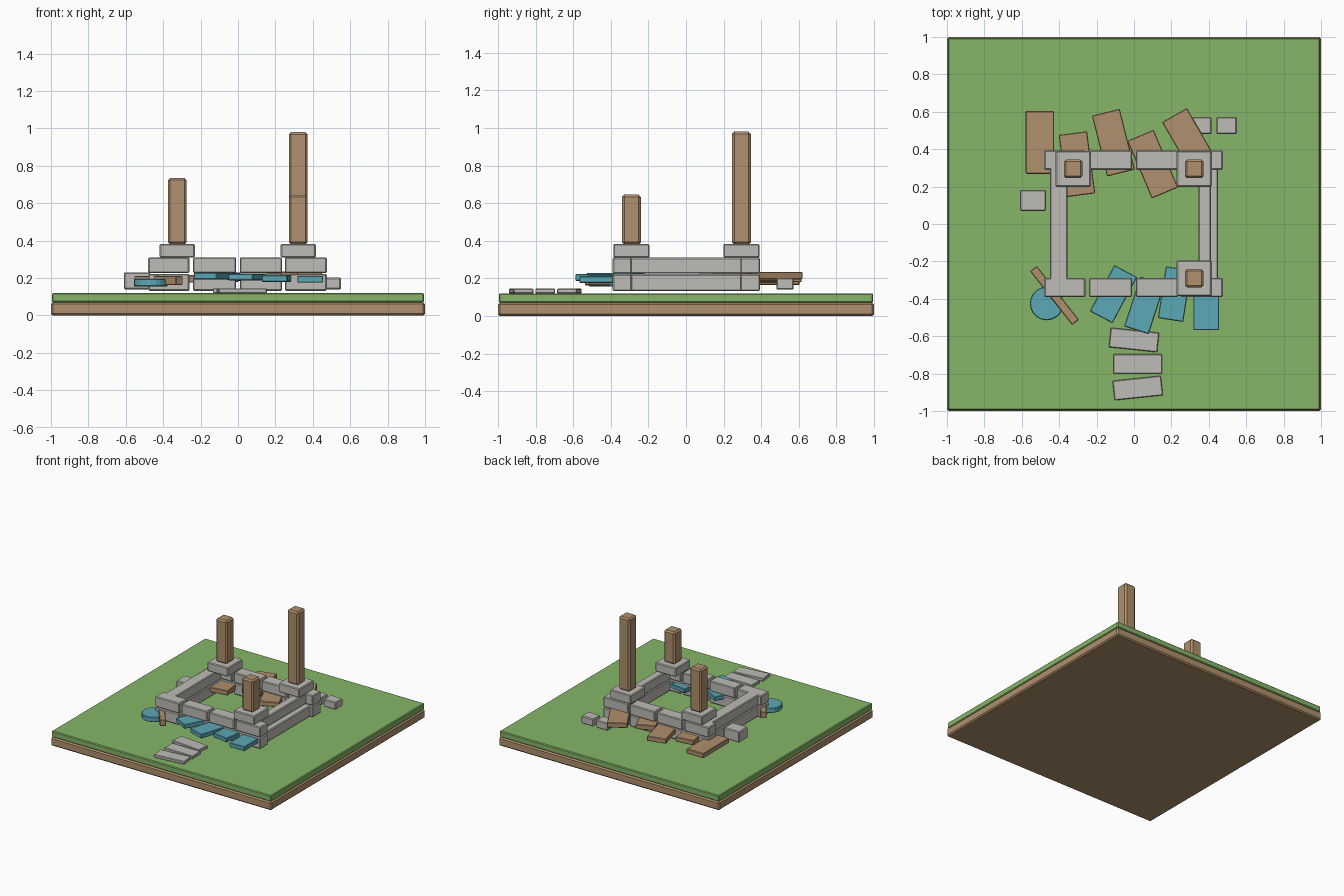
import bpy, bmesh, math

if "Cube" in bpy.data.objects:
    bpy.data.objects.remove(bpy.data.objects["Cube"])


def srgb(r, g, b):
    f = lambda c: (c / 255 / 12.92) if c < 10 else ((c / 255 + 0.055) / 1.055) ** 2.4
    return (f(r), f(g), f(b), 1)


def material(name, rgb):
    m = bpy.data.materials.new(name)
    m.diffuse_color = srgb(*rgb)
    m.use_nodes = True
    m.node_tree.nodes["Principled BSDF"].inputs["Base Color"].default_value = m.diffuse_color
    return m


GRASS = material("grass green", (134, 182, 104))
WOOD = material("brown", (176, 144, 109))
STONE = material("stone grey", (190, 188, 183))
TEAL = material("teal", (92, 168, 182))


def finish(bm, name, mat, loc, angle, bevel):
    me = bpy.data.meshes.new(name)
    bm.to_mesh(me)
    bm.free()
    ob = bpy.data.objects.new(name, me)
    bpy.context.collection.objects.link(ob)
    ob.location = loc
    ob.rotation_euler[2] = math.radians(angle)
    me.materials.append(mat)
    if bevel:
        mod = ob.modifiers.new("worn edges", 'BEVEL')
        mod.width = bevel
        mod.segments = 1
    return ob


def block(name, mat, x, y, z, angle=0, bevel=0.006):
    """Box from ranges x, y, z, turned about its centre."""
    bm = bmesh.new()
    bmesh.ops.create_cube(bm, size=1)
    bmesh.ops.scale(bm, vec=(x[1] - x[0], y[1] - y[0], z[1] - z[0]), verts=bm.verts)
    loc = [(a + b) / 2 for a, b in (x, y, z)]
    return finish(bm, name, mat, loc, angle, bevel)


def slab(name, mat, cx, cy, w, l, z0, z1, angle):
    return block(name, mat, (cx - w / 2, cx + w / 2), (cy - l / 2, cy + l / 2),
                 (z0, z1), angle, 0.004)


# Ground plate
block("earth", WOOD, (-1, 1), (-1, 1), (0, 0.07), bevel=0.01)
block("grass", GRASS, (-0.995, 0.995), (-0.995, 0.995), (0.07, 0.12))

# Two courses of wall stones
courses = ((0.132, 0.222), (0.226, 0.31))
runs = ((-0.48, -0.26), (-0.24, -0.01), (0.01, 0.235), (0.25, 0.475))
for c, z in enumerate(courses):
    for x in runs:
        block("front_wall_stone", STONE, x, (-0.39, -0.288), z)
        block("back_wall_stone", STONE, x, (0.29, 0.393), z)
    block("left_wall_stone", STONE, (-0.45, -0.355), (-0.305, 0.315), z)
    block("right_wall_stone", STONE, (0.345, (0.45, 0.412)[c]), (-0.305, 0.3), z)

# Corner caps with broken posts
for cx, cy, top in ((-0.325, 0.295, 0.735), (0.322, 0.295, 0.98), (0.322, -0.29, 0.645)):
    block("corner_cap", STONE, (cx - 0.094, cx + 0.094), (cy - 0.096, cy + 0.096), (0.31, 0.383))
    block("post", WOOD, (cx - 0.05, cx + 0.05), (cy - 0.05, cy + 0.05), (0.38, top), bevel=0.012)

# Loose stones
block("loose_stone", STONE, (-0.61, -0.47), (0.07, 0.182), (0.14, 0.23))
block("loose_stone", STONE, (0.31, 0.415), (0.48, 0.572), (0.14, 0.202))
block("loose_stone", STONE, (0.44, 0.55), (0.48, 0.572), (0.14, 0.202))

# Stepping stones
for cx, cy, a in ((0.0, -0.62, -6), (0.02, -0.748, 0), (0.02, -0.877, 6)):
    slab("stepping_stone", STONE, cx, cy, 0.26, 0.105, 0.12, 0.145, a)

# Fallen brown planks at the back
for cx, cy, z, a in ((-0.503, 0.436, 0.165, 0), (-0.305, 0.32, 0.175, 7.5),
                     (-0.11, 0.435, 0.18, 14), (0.10, 0.32, 0.185, 23),
                     (0.30, 0.437, 0.195, 30)):
    slab("fallen_plank", WOOD, cx, cy, 0.153, 0.335, z, z + 0.04, a)

# Fallen teal boards at the front
for cx, cy, z, a in ((-0.11, -0.375, 0.193, -28), (0.056, -0.435, 0.187, -18),
                     (0.217, -0.375, 0.18, -9), (0.386, -0.427, 0.176, 0)):
    slab("teal_board", TEAL, cx, cy, 0.138, 0.28, z, z + 0.036, a)

# Teal disc and its broken beam
bm = bmesh.new()
bmesh.ops.create_cone(bm, cap_ends=True, segments=20, radius1=0.09, radius2=0.09, depth=0.04)
finish(bm, "teal_disc", TEAL, (-0.467, -0.425, 0.176), 0, 0.004)
slab("broken_beam", WOOD, -0.425, -0.382, 0.046, 0.365, 0.162, 0.212, 38)
